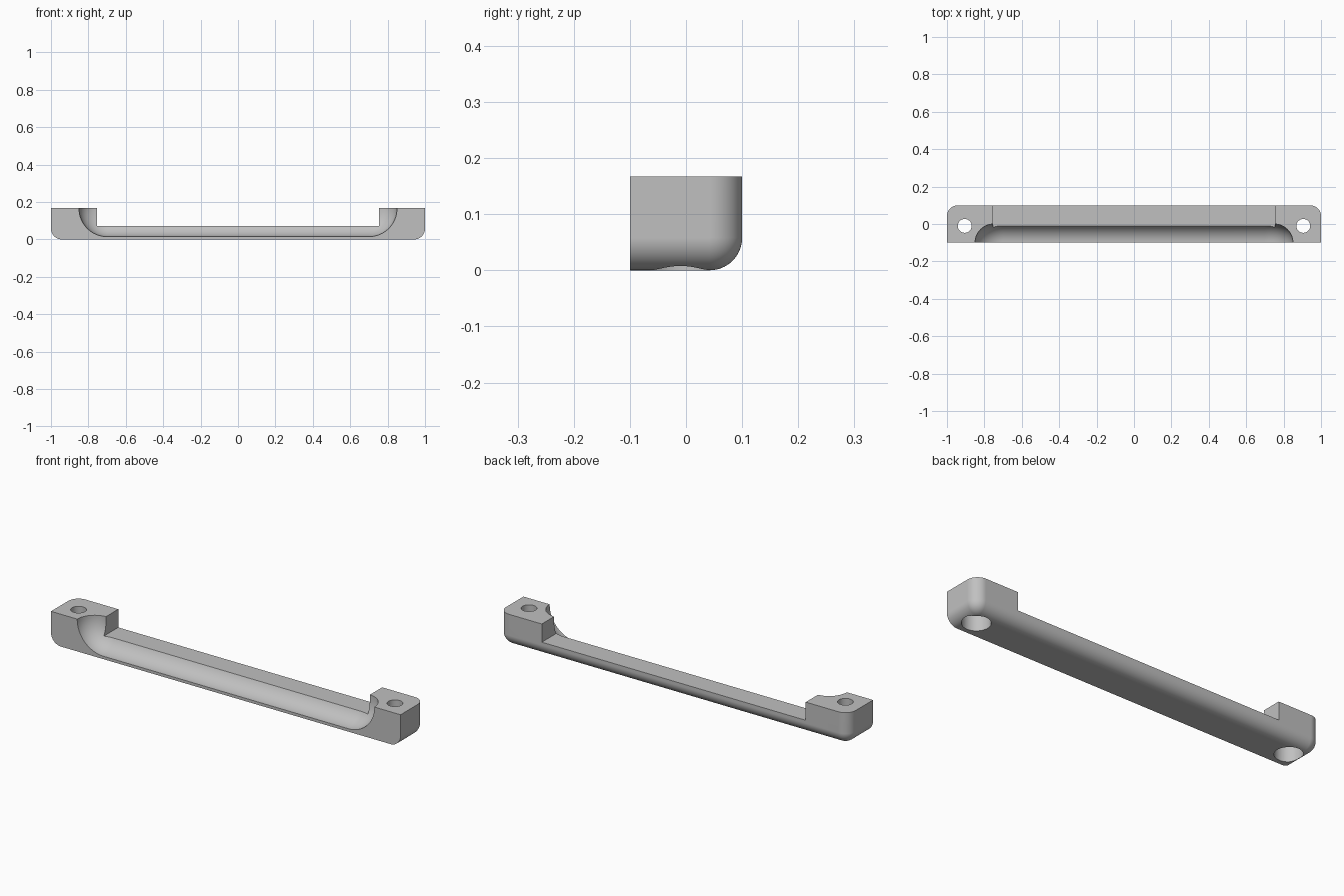
import bpy, bmesh, math

if "Cube" in bpy.data.objects:
    bpy.data.objects.remove(bpy.data.objects["Cube"], do_unlink=True)

HEIGHT, DEPTH, ROUND = 0.167, 0.2, 0.058

grey = bpy.data.materials.new("light grey")
grey.use_nodes = True
colour = (0.53, 0.53, 0.53, 1)
grey.diffuse_color = colour
grey.node_tree.nodes["Principled BSDF"].inputs["Base Color"].default_value = colour


def make_object(name, bm):
    bmesh.ops.recalc_face_normals(bm, faces=bm.faces)
    mesh = bpy.data.meshes.new(name)
    bm.to_mesh(mesh)
    bm.free()
    mesh.materials.append(grey)
    obj = bpy.data.objects.new(name, mesh)
    bpy.context.collection.objects.link(obj)
    return obj


def box(size, centre):
    bm = bmesh.new()
    bmesh.ops.create_cube(bm, size=1)
    bmesh.ops.scale(bm, vec=size, verts=bm.verts)
    bmesh.ops.translate(bm, vec=centre, verts=bm.verts)
    return bm


def cylinder(name, radius, x, y, z0, z1):
    bm = bmesh.new()
    bmesh.ops.create_cone(bm, cap_ends=True, segments=48, radius1=radius,
                          radius2=radius, depth=z1 - z0)
    bmesh.ops.translate(bm, vec=(x, y, (z0 + z1) / 2), verts=bm.verts)
    return make_object(name, bm)


def scoop():
    """Rounded pocket: a U-shaped outline that shrinks towards the back."""
    bm = bmesh.new()
    fillet, steps, arc = 0.1, 16, 16
    stations = [(-0.2, 0.0)]
    for k in range(steps + 1):
        a = math.pi / 2 * k / steps
        stations.append((-0.1 + fillet * math.sin(a), fillet * (1 - math.cos(a))))
    rings = []
    for y, inset in stations:
        half, floor, r = 0.85 - inset, 0.015 + inset, 0.15 - inset
        right = [(half, 0.3)]
        for k in range(arc + 1):
            a = math.pi / 2 * k / arc
            right.append((half - r + r * math.cos(a), floor + r - r * math.sin(a)))
        outline = right + [(-x, z) for x, z in reversed(right)]
        rings.append([bm.verts.new((x, y, z)) for x, z in outline])
    for a, b in zip(rings, rings[1:]):
        for i in range(len(a)):
            j = (i + 1) % len(a)
            bm.faces.new((a[i], a[j], b[j], b[i]))
    bm.faces.new(rings[0])
    bm.faces.new(rings[-1])
    return make_object("scoop_cutter", bm)


# Handle body: back, underside ends and back corners rounded
bm = box((2, DEPTH, HEIGHT), (0, 0, HEIGHT / 2))


def is_rounded(edge):
    mid = (edge.verts[0].co + edge.verts[1].co) / 2
    at_end, at_back, at_base = abs(mid.x) > 0.99, mid.y > 0.09, mid.z < 0.01
    return at_end + at_back + at_base >= 2


bmesh.ops.bevel(bm, geom=[e for e in bm.edges if is_rounded(e)], offset=ROUND,
                segments=14, profile=0.5, affect='EDGES')
handle = make_object("handle", bm)

# Gap between the feet, finger scoop and stepped screw holes
cutters = [make_object("gap_cutter", box((1.51, 1, 0.4), (0, 0, 0.273))), scoop()]
for side in (-1, 1):
    x = side * 0.905
    cutters.append(cylinder("screw_hole_cutter", 0.037, x, -0.01, -0.1, 0.3))
    cutters.append(cylinder("screw_recess_cutter", 0.066, x, -0.01, -0.1, 0.11))

bpy.context.view_layer.objects.active = handle
for cutter in cutters:
    mod = handle.modifiers.new("cut", 'BOOLEAN')
    mod.operation = 'DIFFERENCE'
    mod.solver = 'EXACT'
    mod.object = cutter
    bpy.ops.object.modifier_apply(modifier=mod.name)
    bpy.data.objects.remove(cutter, do_unlink=True)

# Smooth curved areas, crisp cut edges
bpy.ops.object.select_all(action='DESELECT')
handle.select_set(True)
bpy.ops.object.shade_smooth_by_angle(angle=math.radians(28))
normals = handle.modifiers.new("even_shading", 'WEIGHTED_NORMAL')
normals.keep_sharp = True
